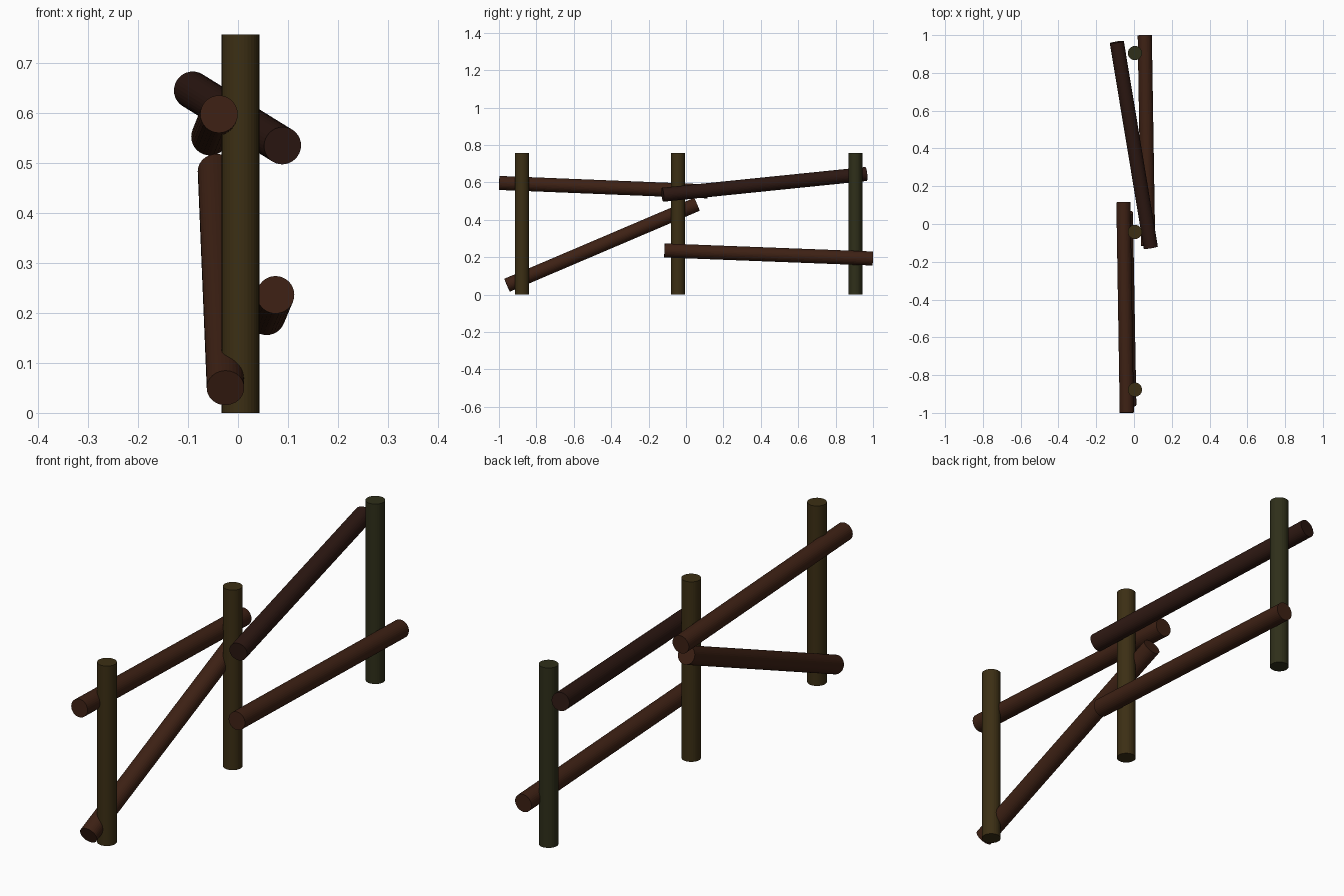
import bpy
from mathutils import Vector

if "Cube" in bpy.data.objects:
    bpy.data.objects.remove(bpy.data.objects["Cube"])

RADIUS = 0.0375


def material(name, rgb):
    m = bpy.data.materials.new(name)
    m.diffuse_color = (*rgb, 1)
    m.use_nodes = True
    m.node_tree.nodes["Principled BSDF"].inputs["Base Color"].default_value = m.diffuse_color
    return m


def log(name, a, b, mat):
    """Round log running from end centre a to end centre b."""
    a, b = Vector(a), Vector(b)
    d = b - a
    bpy.ops.mesh.primitive_cylinder_add(
        vertices=32, radius=RADIUS, depth=d.length, location=(a + b) / 2,
        rotation=d.to_track_quat('Z', 'Y').to_euler())
    obj = bpy.context.object
    obj.name = name
    obj.data.materials.append(mat)


post_wood = material("post_wood", (0.045, 0.028, 0.007))
mossy_wood = material("mossy_post_wood", (0.028, 0.028, 0.010))
rail_wood = material("rail_wood", (0.047, 0.015, 0.007))
dark_wood = material("dark_rail_wood", (0.026, 0.009, 0.006))

# Upright posts
for name, y, mat in (("front_post", -0.877, post_wood),
                     ("middle_post", -0.042, post_wood),
                     ("back_post", 0.905, mossy_wood)):
    log(name, (0.005, y, 0), (0.005, y, 0.756), mat)

# Front bay: upper rail and the fallen diagonal rail
log("front_upper_rail", (-0.038, -0.999, 0.597), (-0.056, 0.115, 0.552), rail_wood)
log("fallen_rail", (-0.025, -0.957, 0.050), (-0.043, 0.059, 0.483), rail_wood)

# Back bay: skewed upper rail and lower rail
log("back_upper_rail", (0.089, -0.125, 0.534), (-0.091, 0.963, 0.645), dark_wood)
log("back_lower_rail", (0.075, -0.115, 0.236), (0.057, 0.999, 0.193), rail_wood)
